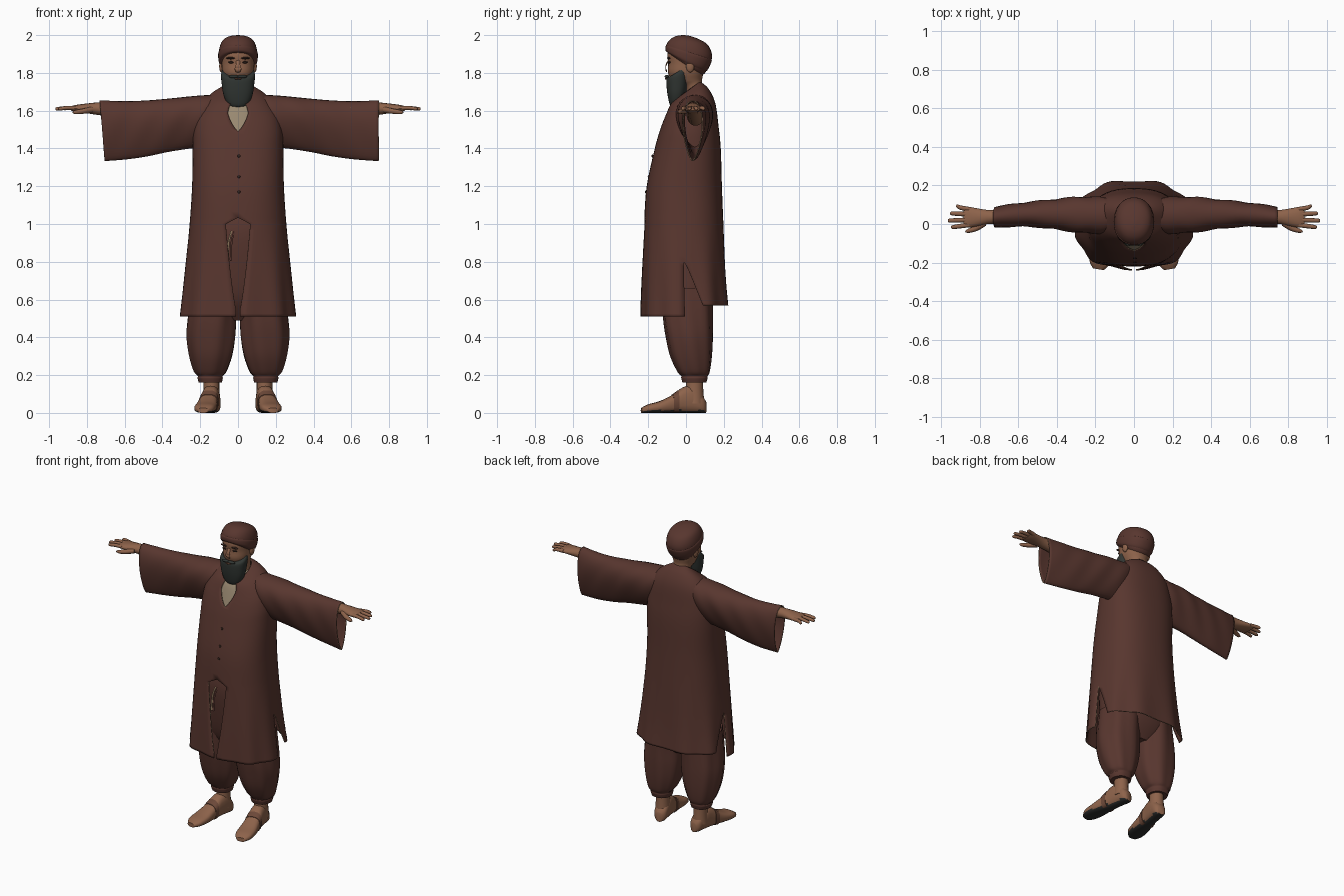
import bpy, bmesh, math
from mathutils import Vector as V

if "Cube" in bpy.data.objects:
    bpy.data.objects.remove(bpy.data.objects["Cube"])

def material(name, r, g, b):
    m = bpy.data.materials.new(name)
    m.diffuse_color = (r, g, b, 1)
    m.use_nodes = True
    m.node_tree.nodes["Principled BSDF"].inputs["Base Color"].default_value = m.diffuse_color
    return m

CLOTH = material("brown cloth", .098, .037, .028)
TRIM = material("tan trim", .27, .18, .105)
SKIN = material("skin", .27, .125, .07)
BEARD = material("dark grey beard", .030, .036, .032)
SHIRT = material("beige undershirt", .32, .25, .165)
SOLE = material("black sole", .025, .026, .025)
DARK = material("dark brown", .035, .018, .013)
STRAP = material("sandal brown", .15, .065, .04)

def sp(v, e):
    return math.copysign(abs(v) ** e, v)

def smooth(rows, k=4):
    """Catmull-Rom interpolation of rows of numbers."""
    out = []
    for i in range(len(rows) - 1):
        p0, p1, p2, p3 = (rows[max(0, min(len(rows) - 1, i + d))] for d in (-1, 0, 1, 2))
        for j in range(k):
            t = j / k
            out.append([.5 * (2 * b + (c - a) * t + (2 * a - 5 * b + 4 * c - d) * t * t
                              + (3 * b - a - 3 * c + d) * t ** 3)
                        for a, b, c, d in zip(p0, p1, p2, p3)])
    return out + [list(rows[-1])]

def oval(row, a, e=1.0, f=1.0, x0=0.0):
    """Point on a tilted horizontal oval (zf, yf, zb, yb, rx); angle 0 is the front."""
    zf, yf, zb, yb, rx = row
    c = sp(math.cos(a), e)
    return V((x0 + rx * f * sp(math.sin(a), e), (yf + yb) / 2 - (yb - yf) / 2 * f * c,
              (zf + zb) / 2 + (zf - zb) / 2 * c))

def finish(name, bm, mats, recalc=True):
    if recalc:
        bmesh.ops.recalc_face_normals(bm, faces=bm.faces[:])
    me = bpy.data.meshes.new(name)
    bm.to_mesh(me)
    bm.free()
    for m in mats:
        me.materials.append(m)
    ob = bpy.data.objects.new(name, me)
    bpy.context.collection.objects.link(ob)
    bpy.ops.object.select_all(action='DESELECT')
    ob.select_set(True)
    bpy.context.view_layer.objects.active = ob
    bpy.ops.object.shade_smooth_by_angle(angle=math.radians(50))
    return ob

def loft(name, rings, mats, caps=True, side=1):
    bm = bmesh.new()
    vs = [[bm.verts.new((p[0] * side, p[1], p[2])) for p in r] for r in rings]
    n = len(rings[0])
    for a, b in zip(vs, vs[1:]):
        for i in range(n):
            bm.faces.new((a[i], b[i], b[(i + 1) % n], a[(i + 1) % n]))
    if caps:
        bm.faces.new(vs[0])
        bm.faces.new(vs[-1])
    return finish(name, bm, mats)

def stack(name, rows, mats, n=32, e=1.0, k=4):
    """Loft of horizontal ovals."""
    return loft(name, [[oval(r, 2 * math.pi * i / n, e) for i in range(n)] for r in smooth(rows, k)], mats)

def tube(name, rows, mats, u, side=1, n=12, k=3):
    """Loft of rows (x, y, z, half width along u, half height in z)."""
    rings = []
    for x, y, z, w, h in smooth(rows, k):
        rings.append([V((x, y, z)) + V(u) * w * math.cos(t) + V((0, 0, h * math.sin(t)))
                      for t in (2 * math.pi * i / n for i in range(n))])
    return loft(name, rings, mats, side=side)

def blob(name, loc, size, mat):
    bm = bmesh.new()
    bmesh.ops.create_uvsphere(bm, u_segments=14, v_segments=8, radius=1)
    bmesh.ops.scale(bm, vec=size, verts=bm.verts)
    bmesh.ops.translate(bm, vec=loc, verts=bm.verts)
    return finish(name, bm, [mat])

def thicken(ob, t=.006):
    m = ob.modifiers.new("cloth thickness", 'SOLIDIFY')
    m.thickness, m.offset, m.material_offset_rim = t, -1, 1

# Robe: two front panels and a back panel sharing one surface, open at neck, front and side slits
robe_rows = smooth([(1.665, -.05, 1.755, .075, .075), (1.63, -.085, 1.715, .12, .15),
                    (1.56, -.115, 1.64, .155, .21), (1.49, -.14, 1.52, .172, .235),
                    (1.40, -.165, 1.40, .184, .24), (1.2, -.208, 1.2, .19, .243),
                    (1.0, -.222, 1.0, .198, .256), (.8, -.23, .8, .208, .275),
                    (.65, -.234, .65, .216, .289), (.51, -.236, .51, .226, .303)], 6)

def front_gap(z):
    if z > 1.49:
        return min(.22, 2.2 * (z - 1.49))
    return max(.015, .19 * (z - .5) / .5) if z < 1.001 else 0

def side_slit(z):
    return math.pi / 2 + 1.2 * max(0, .8 - z)

bm = bmesh.new()
H = math.pi / 2
for lo, hi, back in ((front_gap, lambda z: H, False),
                     (lambda z: -H, lambda z: -front_gap(z), False),
                     (side_slit, lambda z: 2 * math.pi - side_slit(z), True)):
    n = 32 if back else 16
    grid = []
    for r in robe_rows:
        z, a0, a1 = r[0], lo(r[0]), hi(r[0])
        line = []
        for i in range(n + 1):
            a = a0 + (a1 - a0) * i / n
            p = oval(r, a, .82, 1 + .055 * max(0, 1 - z) * math.cos(9 * a))
            if back and p.z < .8:
                p.z = .8 - (.8 - p.z) * .8
            line.append(bm.verts.new(p))
        grid.append(line)
    for p, q in zip(grid, grid[1:]):
        for i in range(n):
            bm.faces.new((p[i], q[i], q[i + 1], p[i + 1]))
bmesh.ops.remove_doubles(bm, verts=bm.verts[:], dist=.0003)
thicken(finish("robe", bm, [CLOTH, TRIM], recalc=False))

# Undershirt seen in the neck opening
stack("undershirt", [(1.67, -.035, 1.70, .06, .06), (1.62, -.078, 1.66, .08, .10),
                     (1.56, -.103, 1.58, .08, .12), (1.45, -.138, 1.45, .08, .12)], [SHIRT], e=.82)

# Buttons and waist cord
for i, z in enumerate((1.36, 1.25, 1.17)):
    blob(f"button_{i}", (.005, -.178 - (1.36 - z) * .18, z), (.008, .005, .008), DARK)
for i, x in enumerate((-.05, -.035)):
    tube(f"waist_cord_{i}", [(x + .015, -.19, .96, .005, .005), (x, -.2, .90, .005, .005),
                             (x - .003, -.205, .81, .006, .006)], [TRIM if i == 0 else CLOTH], (1, .3, 0), n=8)

# Sleeves: wide hanging tubes, teardrop in section
sleeve_rows = smooth([(.10, 1.685, 1.46, -.04, .14), (.18, 1.682, 1.41, -.065, .155),
                      (.26, 1.676, 1.40, -.065, .16), (.38, 1.664, 1.382, -.05, .15),
                      (.5, 1.654, 1.358, -.032, .135), (.62, 1.65, 1.342, -.025, .12),
                      (.745, 1.655, 1.333, -.03, .10)], 5)
for side, label in ((1, "left"), (-1, "right")):
    rings = []
    for x, zt, zb, yf, yb in sleeve_rows:
        ring = []
        for i in range(32):
            t = 2 * math.pi * i / 32
            c = math.cos(t)
            fold = 1 + .04 * math.sin(x * 38 + 3 * c)
            px = x * (1 if side > 0 else .965 + .018 * c * max(0, x - .4) / .35)
            ring.append((px, (yf + yb) / 2 + (yb - yf) / 2 * math.sin(t) * (.8 + .3 * c) * fold,
                         (zt + zb) / 2 + (zt - zb) / 2 * c))
        rings.append(ring)
    thicken(loft(label + "_sleeve", rings, [CLOTH, TRIM], caps=False, side=side))

    # Arm, palm, fingers and thumb
    tube(label + "_arm_and_palm", [(.35, .05, 1.57, .045, .05), (.6, .04, 1.60, .042, .042),
                                   (.74, .037, 1.61, .036, .033), (.80, .035, 1.612, .044, .026),
                                   (.86, .035, 1.612, .054, .018), (.885, .036, 1.612, .048, .011)],
         [SKIN], (0, 1, 0), side, 16)
    for i, (y0, y1, tip) in enumerate(((.077, .092, .925), (.05, .055, .955),
                                       (.022, .018, .967), (-.005, -.016, .95))):
        tube(f"{label}_finger_{i}", [(.855, y0, 1.613, .012, .012), (.9, (y0 + y1) / 2, 1.615, .012, .011),
                                     (tip - .008, y1, 1.610, .010, .009), (tip, y1, 1.609, .003, .003)],
             [SKIN], (0, 1, 0), side, 10)
    tube(label + "_thumb", [(.775, .01, 1.605, .02, .018), (.82, -.022, 1.597, .015, .014),
                            (.86, -.036, 1.592, .011, .011), (.876, -.041, 1.592, .003, .003)],
         [SKIN], (.4, .9, 0), side, 10)

    # Baggy trouser leg with gathered cuff: z, inner x, outer x, front y, back y
    rings = []
    for z, xi, xo, yf, yb in smooth([(.66, .0, .24, -.13, .14), (.5, .008, .262, -.12, .14),
                                     (.4, .012, .268, -.105, .14), (.3, .03, .255, -.082, .136),
                                     (.22, .06, .232, -.045, .126), (.195, .08, .212, -.025, .115),
                                     (.185, .08, .214, -.025, .115), (.16, .085, .207, -.018, .108)], 4):
        amp = .035 if z > .2 else .01
        rings.append([oval((z, yf, z, yb, (xo - xi) / 2), 2 * math.pi * i / 36, .9,
                           1 + amp * math.cos(7 * 2 * math.pi * i / 36 + z * 4), (xi + xo) / 2)
                      for i in range(36)])
    loft(label + "_trouser_leg", rings, [CLOTH], side=side)

    # Ankle
    loft(label + "_ankle", [[oval((z, .045 - r, z, .045 + r, r * .9), 2 * math.pi * i / 16, 1, 1, .14)
                             for i in range(16)] for z, r in ((.2, .046), (.13, .046), (.05, .052))],
         [SKIN], side=side)

    # Foot: sections from heel to toe (position, half width, height), soles picked by direction
    heel, toe = V((.128, .105, 0)), V((.185, -.235, 0))
    across = (toe - heel).cross(V((0, 0, 1))).normalized()

    def foot_ring(t, w, h, grow=0.0):
        c = heel.lerp(toe, t)
        return [c + across * (w + grow) * sp(math.cos(a), .75)
                + V((0, 0, h / 2 + (h / 2 + grow) * sp(math.sin(a), .75)))
                for a in (2 * math.pi * i / 20 for i in range(20))]
    foot_rows = smooth([(0, .022, .06), (.06, .04, .09), (.22, .045, .14), (.36, .046, .135),
                        (.52, .05, .095), (.72, .057, .062), (.9, .052, .045), (1, .028, .026)], 4)
    foot = loft(label + "_foot", [foot_ring(*r) for r in foot_rows], [SKIN, SOLE], side=side)
    for p in foot.data.polygons:
        if p.normal.z < -.6 and p.center.z < .02:
            p.material_index = 1
    strap = [foot_ring(*r, .003) for r in foot_rows if .42 < r[0] < .56]
    loft(label + "_sandal_strap", [[V((p.x, p.y, max(p.z, .004))) for p in r] for r in strap],
         [STRAP], side=side)

    # Face details on each side
    blob(label + "_ear", (side * .088, .022, 1.835), (.012, .022, .033), SKIN)
    blob(label + "_eye", (side * .037, -.088, 1.856), (.016, .008, .006), DARK)
    blob(label + "_eyebrow", (side * .038, -.091, 1.878), (.026, .009, .006), DARK)
    blob(label + "_moustache", (side * .022, -.101, 1.781), (.027, .012, .009), BEARD)

# Trouser hips under the robe
stack("trouser_hips", [(1.08, -.16, 1.08, .15, .19), (.95, -.185, .95, .16, .215),
                       (.75, -.165, .75, .155, .225), (.6, -.13, .6, .145, .22),
                       (.49, -.06, .49, .09, .12)], [CLOTH], e=.85)

# Head and neck
stack("head", [(1.62, .0, 1.66, .085, .06), (1.72, -.005, 1.74, .085, .056),
               (1.755, -.07, 1.765, .085, .068), (1.80, -.095, 1.80, .092, .083),
               (1.85, -.094, 1.85, .1, .087), (1.90, -.098, 1.90, .1, .088),
               (1.95, -.08, 1.95, .09, .075)], [SKIN], e=.92)
tube("nose", [(0, -.088, 1.875, .009, .004), (0, -.104, 1.845, .011, .008),
              (0, -.109, 1.823, .018, .010), (0, -.100, 1.806, .012, .004)], [SKIN], (1, 0, 0))
blob("mouth", (0, -.104, 1.769), (.02, .008, .005), STRAP)

# Beard, rising towards the ears
stack("beard", [(1.615, -.07, 1.625, -.035, .025), (1.63, -.085, 1.64, -.015, .055),
                (1.68, -.097, 1.69, .0, .077), (1.73, -.103, 1.75, .012, .086),
                (1.768, -.103, 1.81, .02, .090), (1.778, -.09, 1.845, .022, .083)], [BEARD], e=.85)

# Turban, leaning back, with a wrapped band
stack("turban", [(1.905, -.095, 1.785, .08, .085), (1.92, -.103, 1.805, .105, .098),
                 (1.952, -.103, 1.88, .138, .101), (1.982, -.078, 1.945, .118, .086),
                 (1.997, -.045, 1.98, .065, .055), (2.0, -.01, 1.997, .015, .01)], [CLOTH], e=.92)
stack("turban_band", [(1.908, -.098, 1.80, .088, .093), (1.918, -.108, 1.815, .114, .103),
                      (1.94, -.109, 1.862, .136, .105), (1.95, -.10, 1.875, .132, .098)], [CLOTH], e=.92)
